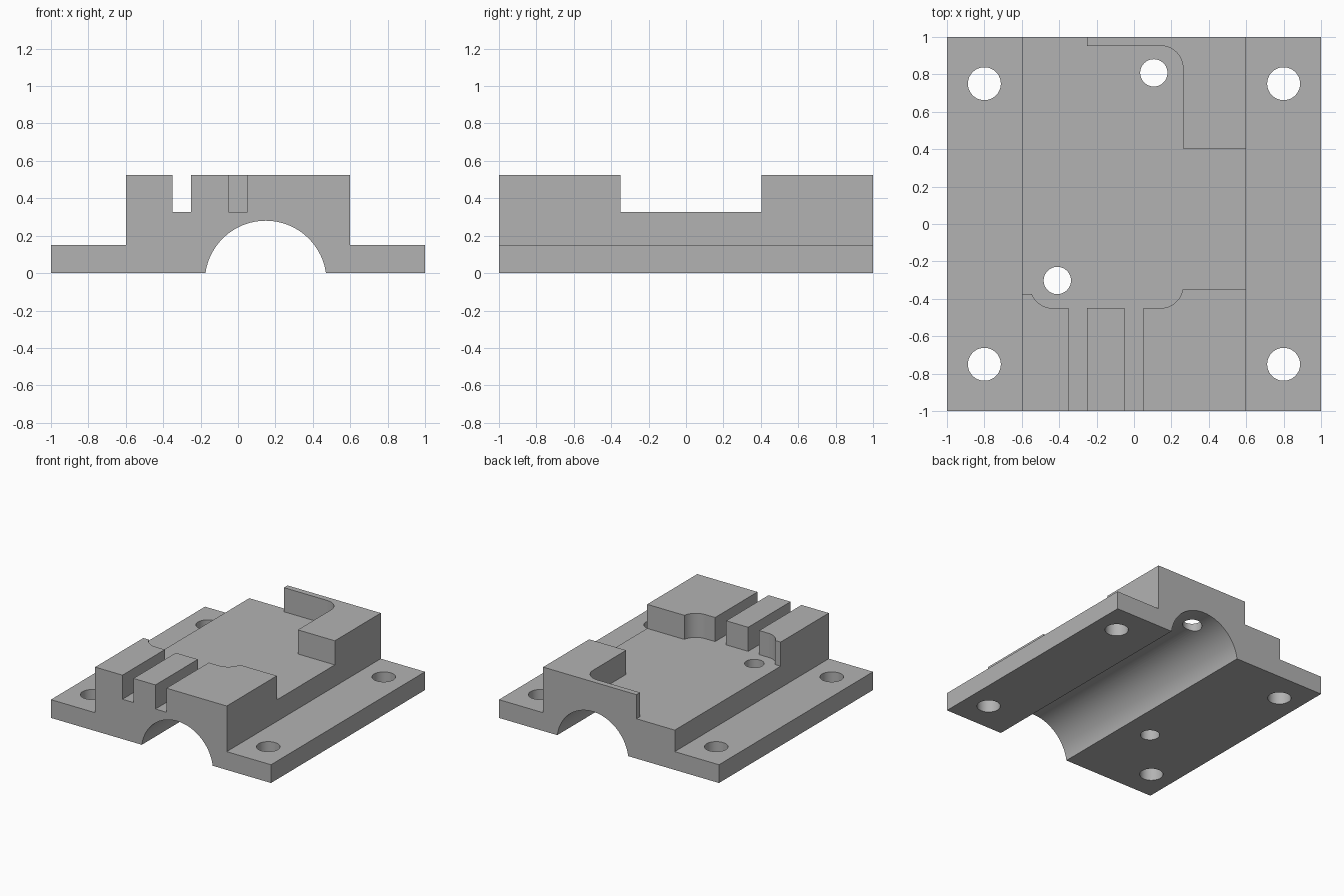
import bpy, bmesh
from math import sin, cos, radians, sqrt, asin, acos, degrees
from mathutils import Vector

if "Cube" in bpy.data.objects:
    bpy.data.objects.remove(bpy.data.objects["Cube"], do_unlink=True)

# Sizes
BASE_Z, FLOOR_Z, TOP_Z = 0.15, 0.327, 0.525
BLOCK_X = 0.598
FILLET = 0.12

grey = bpy.data.materials.new("plain grey")
grey.use_nodes = True
colour = (0.45, 0.45, 0.45, 1)
grey.diffuse_color = colour
grey.node_tree.nodes["Principled BSDF"].inputs["Base Color"].default_value = colour


def arc(cx, cy, r, start, end, steps):
    """Points on an arc, angles in degrees."""
    angles = [radians(start + (end - start) * i / steps) for i in range(steps + 1)]
    return [(cx + r * cos(a), cy + r * sin(a)) for a in angles]


def prism(name, outline, place, travel):
    """Extrude a closed outline, placed in space, along a vector."""
    bm = bmesh.new()
    face = bm.faces.new([bm.verts.new(place(u, v)) for u, v in outline])
    made = bmesh.ops.extrude_face_region(bm, geom=[face])["geom"]
    bmesh.ops.translate(bm, vec=Vector(travel),
                        verts=[g for g in made if isinstance(g, bmesh.types.BMVert)])
    bmesh.ops.recalc_face_normals(bm, faces=bm.faces)
    mesh = bpy.data.meshes.new(name)
    bm.to_mesh(mesh)
    bm.free()
    mesh.materials.append(grey)
    obj = bpy.data.objects.new(name, mesh)
    bpy.context.collection.objects.link(obj)
    return obj


def cut(target, cutter):
    """Subtract the cutter and discard it."""
    mod = target.modifiers.new("cut", "BOOLEAN")
    mod.operation, mod.solver, mod.object = "DIFFERENCE", "EXACT", cutter
    bpy.context.view_layer.objects.active = target
    bpy.ops.object.modifier_apply(modifier=mod.name)
    bpy.data.objects.remove(cutter, do_unlink=True)


def cut_down(target, name, outline, bottom):
    cut(target, prism(name, outline, lambda x, y: (x, y, bottom), (0, 0, 1 - bottom)))


# Flanged body with the arched channel underneath
half, rise = 0.322, 0.28
radius = (half ** 2 + rise ** 2) / (2 * rise)
side = degrees(asin((radius - rise) / radius))
channel = arc(0.148, rise - radius, radius, 180 - side, side, 48)
profile = [(-1, 0)] + channel + [(1, 0), (1, BASE_Z), (BLOCK_X, BASE_Z), (BLOCK_X, TOP_Z),
                                 (-BLOCK_X, TOP_Z), (-BLOCK_X, BASE_Z), (-1, BASE_Z)]
body = prism("bearing_block", profile, lambda x, z: (x, -1, z), (0, 2, 0))

# Recess with rounded corners, open to both sides and the back left
left_end = 180 + degrees(asin(0.045 / FILLET))
right_end = 360 - degrees(asin(0.02 / FILLET))
recess = ([(-0.8, -0.375)]
          + arc(-0.435, -0.33, FILLET, left_end, 270, 12)
          + arc(0.142, -0.33, FILLET, 270, right_end, 12)
          + [(0.8, -0.35), (0.8, 0.403), (0.262, 0.403)]
          + arc(0.142, 0.833, FILLET, 0, 90, 14)
          + [(-0.25, 0.953), (-0.25, 1.2), (-0.8, 1.2)])
cut_down(body, "recess", recess, FLOOR_Z)

# Two slots through the front wall
for x in (-0.3, 0):
    slot = [(x - 0.05, -1.2), (x + 0.05, -1.2), (x + 0.05, -0.4), (x - 0.05, -0.4)]
    cut_down(body, "slot", slot, FLOOR_Z)

# Bolt holes in the flanges and two smaller holes in the recess
holes = [(sx * 0.8, sy * 0.75, 0.088) for sx in (-1, 1) for sy in (-1, 1)]
holes += [(-0.41, -0.302, 0.073), (0.106, 0.808, 0.073)]
for x, y, r in holes:
    cut_down(body, "hole", arc(x, y, r, 0, 352.5, 47), -0.5)

bpy.ops.object.select_all(action="DESELECT")
body.select_set(True)
bpy.context.view_layer.objects.active = body
bpy.ops.object.shade_smooth_by_angle(angle=radians(30))
